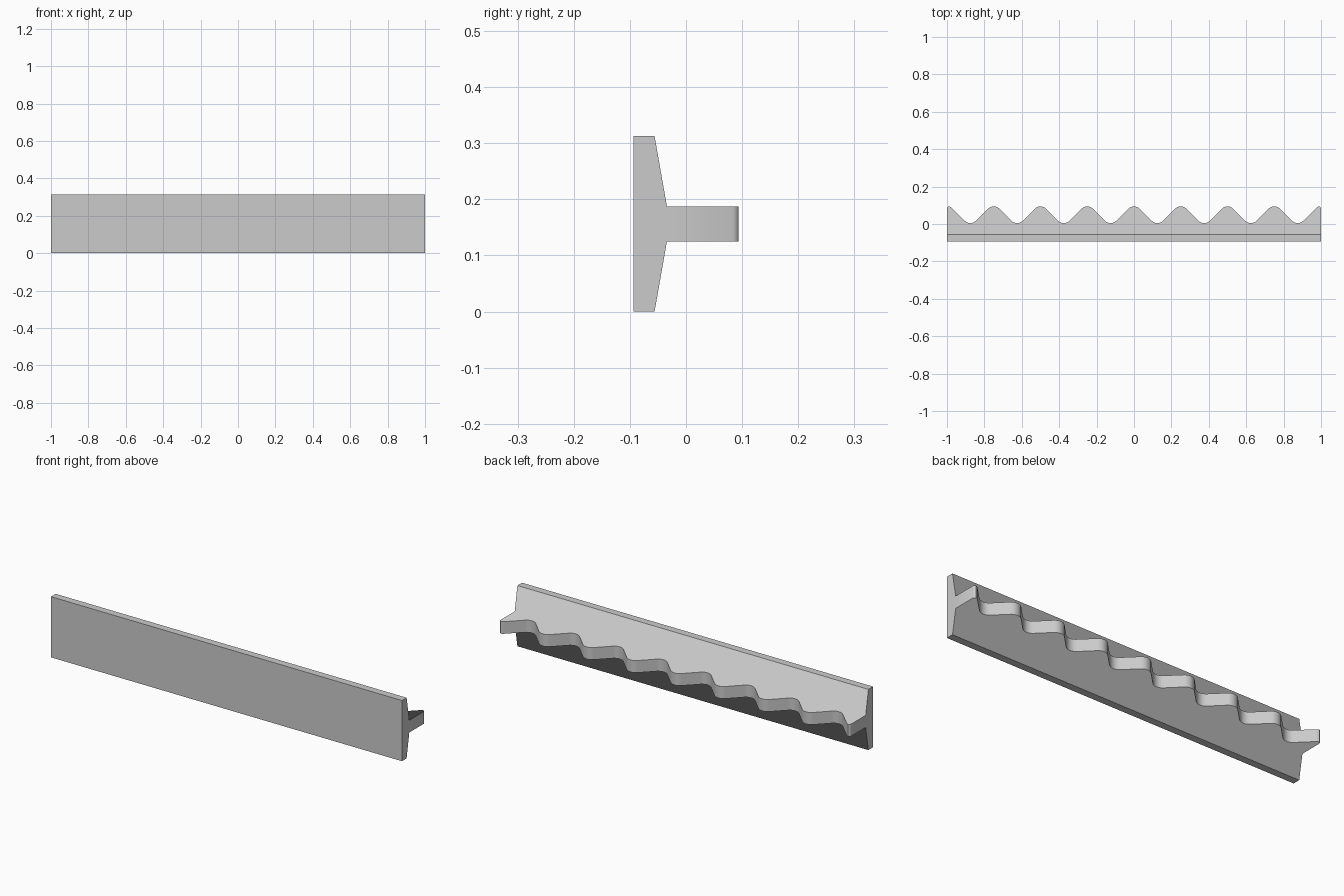
import bpy
import bmesh
import math
from mathutils import Vector

cube = bpy.data.objects.get("Cube")
if cube:
    bpy.data.objects.remove(cube, do_unlink=True)

HALF = 1.0                           # half length of the strip
SEAM = -0.034                        # where the web meets the flange
WEB_LOW, WEB_HIGH = 0.125, 0.1875
HEIGHT = 0.3125
FRONT, LIP = -0.094, -0.056
VALLEY, CREST = 0.005, 0.094
PITCH = 0.25
RADIUS = 0.0435                      # rounding of crests and valleys

grey = bpy.data.materials.new("plain grey")
grey.use_nodes = True
grey.diffuse_color = (0.6, 0.6, 0.6, 1)
grey.node_tree.nodes["Principled BSDF"].inputs["Base Color"].default_value = (0.6, 0.6, 0.6, 1)


def add_prism(bm, outline, offset):
    """Extrude a closed outline along the offset."""
    face = bm.faces.new([bm.verts.new(p) for p in outline])
    result = bmesh.ops.extrude_face_region(bm, geom=[face], use_keep_orig=True)
    moved = [g for g in result["geom"] if isinstance(g, bmesh.types.BMVert)]
    bmesh.ops.translate(bm, verts=moved, vec=Vector(offset))


def arc(x, y, sign, steps=10):
    """Quarter arc around a crest (sign 1) or a valley (sign -1)."""
    points = []
    for i in range(steps + 1):
        a = math.radians(-45 + 90 * i / steps)
        points.append((x + RADIUS * math.sin(a),
                       y - sign * RADIUS * (1 - math.cos(a))))
    return points


# Wavy rear edge: straight flanks joined by arcs, with tight tips at the ends
tip = [(1.0, 0.084), (0.996, 0.091), (0.99, 0.094), (0.983, 0.0925), (0.975, 0.086)]
wave = [(-x, y) for x, y in tip]
for k in range(1, 16):
    x = -HALF + k * PITCH / 2
    wave += arc(x, VALLEY, -1) if k % 2 else arc(x, CREST, 1)
wave += reversed(tip)

bm = bmesh.new()

# Tapered flange
flange = [(FRONT, 0), (LIP, 0), (SEAM, WEB_LOW),
          (SEAM, WEB_HIGH), (LIP, HEIGHT), (FRONT, HEIGHT)]
add_prism(bm, [(-HALF, y, z) for y, z in flange], (2 * HALF, 0, 0))

# Horizontal web with the wavy edge
web = [(-HALF, SEAM)] + wave + [(HALF, SEAM)]
add_prism(bm, [(x, y, WEB_LOW) for x, y in web], (0, 0, WEB_HIGH - WEB_LOW))

# Weld the two parts along the seam and drop the hidden faces
hidden = [f for f in bm.faces if all(abs(v.co.y - SEAM) < 1e-5 for v in f.verts)]
bmesh.ops.delete(bm, geom=hidden, context="FACES")
bmesh.ops.remove_doubles(bm, verts=bm.verts, dist=1e-5)
flat = [e for e in bm.edges if len(e.link_faces) == 2
        and all(abs(abs(v.co.x) - HALF) < 1e-5 for v in e.verts)
        and all(abs(v.co.y - SEAM) < 1e-5 for v in e.verts)]
bmesh.ops.dissolve_edges(bm, edges=flat, use_verts=False)
bmesh.ops.recalc_face_normals(bm, faces=bm.faces)

mesh = bpy.data.meshes.new("wavy_strip")
bm.to_mesh(mesh)
bm.free()
mesh.materials.append(grey)
strip = bpy.data.objects.new("wavy_strip", mesh)
bpy.context.collection.objects.link(strip)

# Smooth the wave, keep the edges sharp
bpy.ops.object.select_all(action="DESELECT")
strip.select_set(True)
bpy.context.view_layer.objects.active = strip
bpy.ops.object.shade_smooth_by_angle(angle=math.radians(35))
